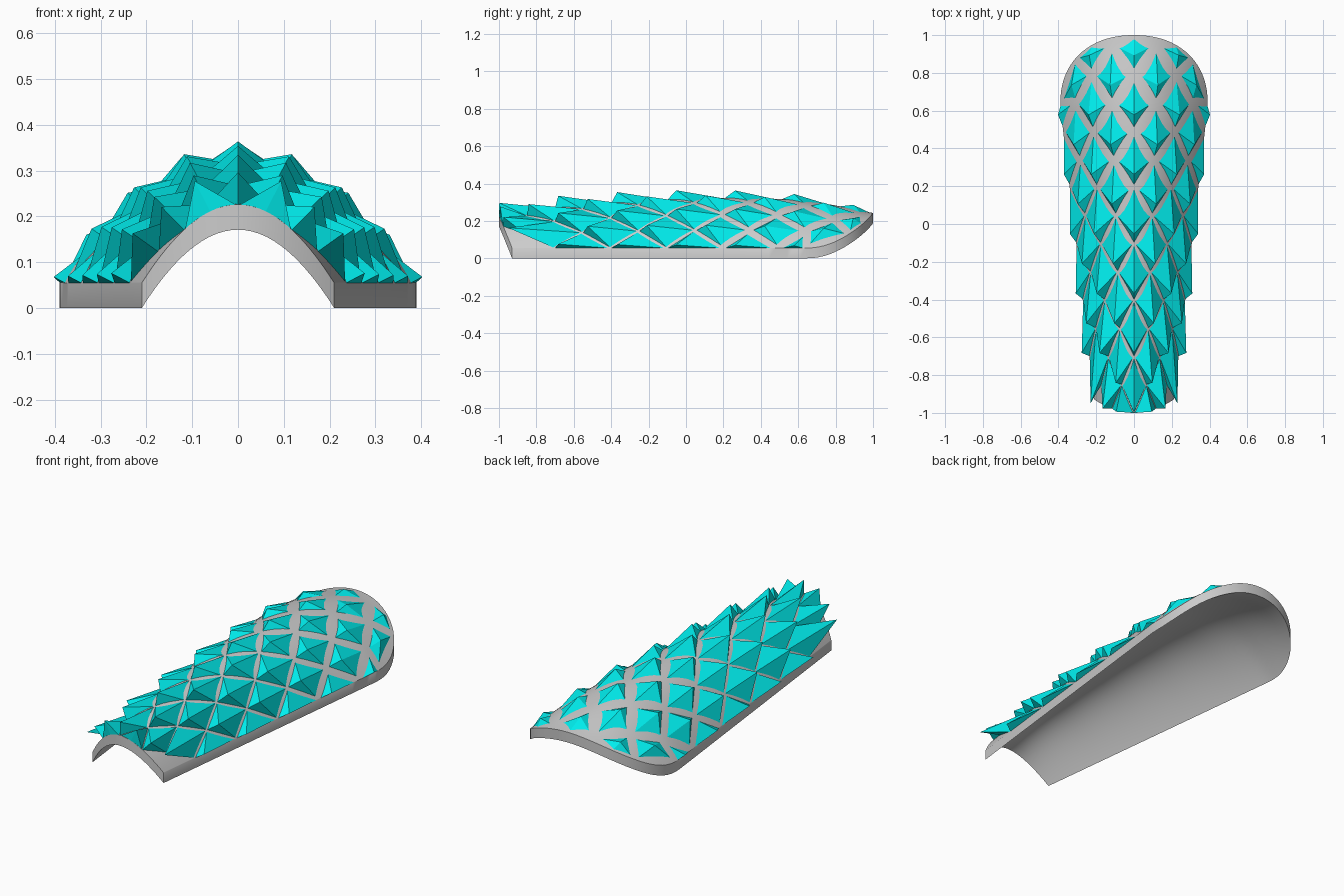
import bpy, bmesh, math
from mathutils import Vector

if "Cube" in bpy.data.objects:
    bpy.data.objects.remove(bpy.data.objects["Cube"])

THICK = 0.055
# Outer crest height along the length (y, z)
CREST = [(-1.0, .222), (-.7, .272), (-.37, .30), (-.05, .318), (.27, .325),
         (.58, .315), (.8, .285), (1.0, .237)]
# Scale columns, evenly spaced around the arch
COLS = [0, .30, .577, .80, 1.0]


def lerp_table(t, y):
    y = min(max(y, t[0][0]), t[-1][0])
    for (a, p), (b, q) in zip(t, t[1:]):
        if y <= b:
            f = (y - a) / (b - a)
            return p + (q - p) * f
    return t[-1][1]


def crest(y):
    # small average keeps the crest line smooth
    return sum(lerp_table(CREST, y + d) for d in (-.08, -.04, 0, .04, .08)) / 5


def width(y):
    return .21 + (min(y, .62) + .93) * .18 / 1.55


def back_y(u):
    return .64 + .36 * max(0, 1 - abs(u) ** 2.2) ** (1 / 2.2)


def front_y(u):
    return -1 + .07 * u * u


def inner(u, y):
    return Vector((u * width(y), y, (crest(y) - THICK) * (1 - u * u)))


def outer(u, y, lift=0):
    n = Vector((2 * u * (crest(y) - THICK) / width(y), 0, 1)).normalized()
    return inner(u, y) + Vector((0, 0, THICK)) + n * lift


def finish(name, bm):
    bmesh.ops.recalc_face_normals(bm, faces=bm.faces)
    me = bpy.data.meshes.new(name)
    bm.to_mesh(me)
    bm.free()
    ob = bpy.data.objects.new(name, me)
    bpy.context.collection.objects.link(ob)
    return ob


# Arched shell: parabolic vault with rounded back end, thickened upward
bm = bmesh.new()
NU, NV = 40, 48
grid = []
for i in range(NU + 1):
    u = math.sin(math.pi / 2 * (2 * i / NU - 1))
    a, b = front_y(u), back_y(u)
    grid.append([bm.verts.new(inner(u, a + (b - a) * j / NV)) for j in range(NV + 1)])
for i in range(NU):
    for j in range(NV):
        bm.faces.new((grid[i][j], grid[i + 1][j], grid[i + 1][j + 1], grid[i][j + 1]))
ext = bmesh.ops.extrude_face_region(bm, geom=bm.faces[:], use_keep_orig=True)
top = [g for g in ext["geom"] if isinstance(g, bmesh.types.BMVert)]
bmesh.ops.translate(bm, verts=top, vec=(0, 0, THICK))
shell = finish("arched_shell", bm)
bpy.context.view_layer.objects.active = shell
shell.select_set(True)
bpy.ops.object.shade_smooth_by_angle(angle=math.radians(35))
shell.select_set(False)

# Scales: faceted diamonds whose peak leans further forward towards the front
bm = bmesh.new()


def col_u(k):
    k = max(-4, min(4, k))
    return math.copysign(COLS[abs(k)], k)


def clamp_y(u, y):
    return min(max(y, front_y(u)), back_y(u))


def add_scale(k, yc):
    u = col_u(k)
    sink = -.003 - .004 * (yc > .2)

    def corner(kk, y):
        uu = col_u(kk)
        return outer(uu, clamp_y(uu, y), sink)

    front, back = clamp_y(u, yc - .15), clamp_y(u, yc + .15)
    if back - front < .06:
        return
    py = clamp_y(u, yc - .15 * (.70 - .34 * yc))
    lift = .048 - .026 * yc
    if abs(k) == 4:
        lift *= .7
    peak = outer(u, py, lift)
    if abs(k) == 3 and yc < -.6:      # foremost side scales reach past the rim
        peak.y = -.95
    ring = [corner(k, yc - .15), corner(k + 1, yc), corner(k, yc + .15), corner(k - 1, yc)]
    if abs(k) == 4:                   # half scale on the lower rim
        ring[1 if k > 0 else 3] = outer(u, clamp_y(u, yc), sink)
    vs = [bm.verts.new(p) for p in ring]
    tip = bm.verts.new(peak)
    for i in range(4):
        bm.faces.new((vs[i], vs[(i + 1) % 4], tip))
    bm.faces.new(vs[::-1])


for k in range(-4, 5):
    for j in range(8):
        yc = (1.1 if k % 2 else .95) - .3 * j
        if abs(k) == 4 and yc < -.7 or abs(k) == 3 and yc < -.8 or yc < -1.05:
            continue
        add_scale(k, yc)
scales = finish("overlapping_scales", bm)
mat = bpy.data.materials.new("cyan")
mat.diffuse_color = (0.0, .85, .85, 1)
mat.use_nodes = True
mat.node_tree.nodes["Principled BSDF"].inputs["Base Color"].default_value = mat.diffuse_color
scales.data.materials.append(mat)
